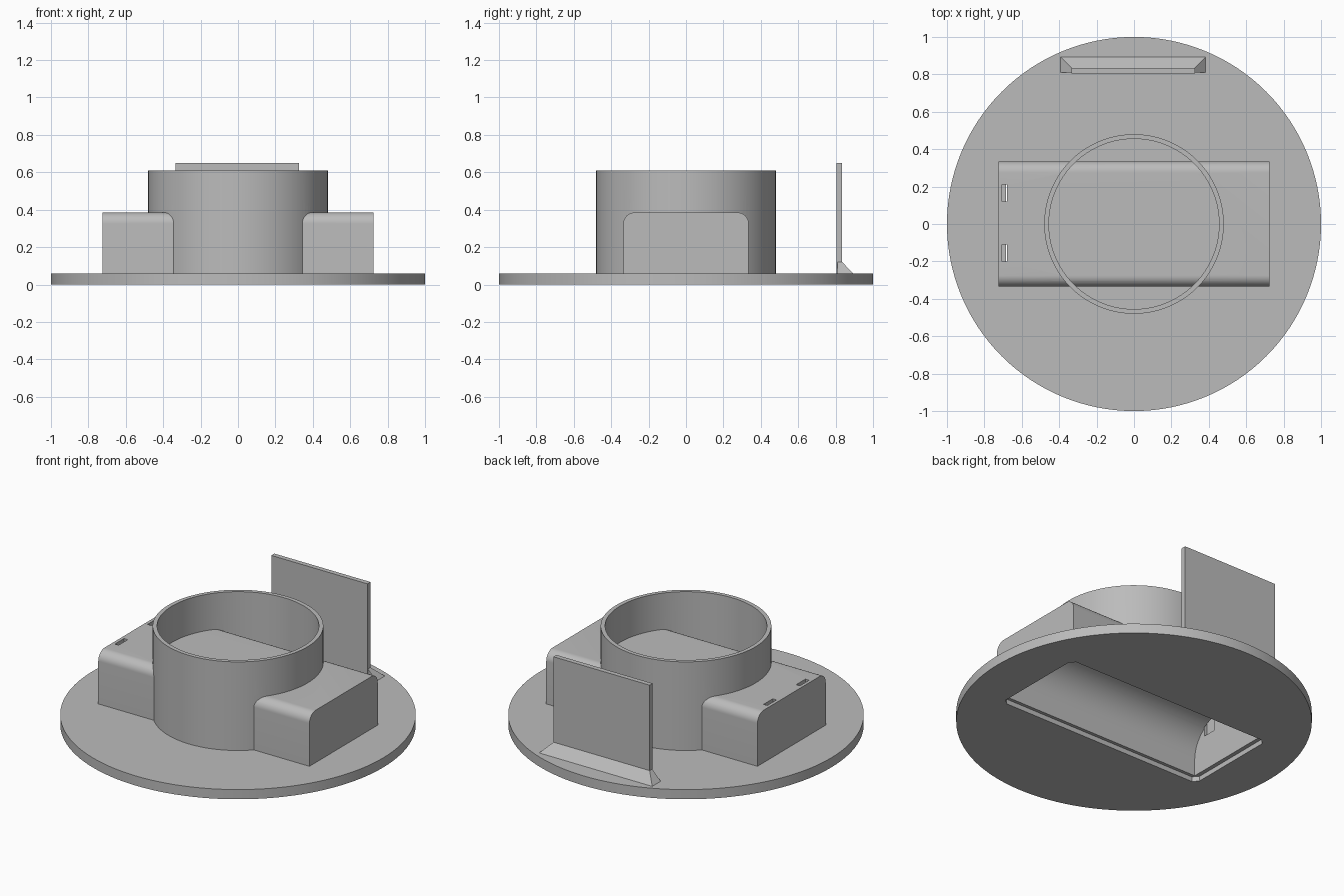
import bpy, bmesh, math

if "Cube" in bpy.data.objects:
    bpy.data.objects.remove(bpy.data.objects["Cube"])

grey = bpy.data.materials.new("plain grey")
grey.diffuse_color = (0.5, 0.5, 0.5, 1)
grey.use_nodes = True
grey.node_tree.nodes["Principled BSDF"].inputs["Base Color"].default_value = grey.diffuse_color


def finish(name, bm):
    bmesh.ops.recalc_face_normals(bm, faces=bm.faces)
    mesh = bpy.data.meshes.new(name)
    bm.to_mesh(mesh)
    bm.free()
    mesh.materials.append(grey)
    obj = bpy.data.objects.new(name, mesh)
    bpy.context.collection.objects.link(obj)
    return obj


def prism(name, points, move):
    """Extrude a closed outline of 3D points along a vector."""
    bm = bmesh.new()
    face = bm.faces.new([bm.verts.new(p) for p in points])
    out = bmesh.ops.extrude_face_region(bm, geom=[face])
    verts = [v for v in out["geom"] if isinstance(v, bmesh.types.BMVert)]
    bmesh.ops.translate(bm, verts=verts, vec=move)
    return finish(name, bm)


def circle(r, z, n=128):
    return [(r * math.cos(2 * math.pi * i / n), r * math.sin(2 * math.pi * i / n), z) for i in range(n)]


def tunnel(name, x0, x1, half, z0, z1, r, n=12):
    """Long box along x with rounded upper edges."""
    pts = [(x0, -half, z0), (x0, half, z0)]
    for side, start in ((1, 0), (-1, 90)):
        for i in range(n + 1):
            a = math.radians(start + 90 * i / n)
            pts.append((x0, side * (half - r) + r * math.cos(a), z1 - r + r * math.sin(a)))
    return prism(name, pts, (x1 - x0, 0, 0))


def block(name, x0, x1, y0, y1, z0, z1):
    return prism(name, [(x0, y0, z0), (x1, y0, z0), (x1, y1, z0), (x0, y1, z0)], (0, 0, z1 - z0))


def combine(target, tool, operation):
    mod = target.modifiers.new(operation, 'BOOLEAN')
    mod.object, mod.operation, mod.solver = tool, operation, 'EXACT'
    bpy.context.view_layer.objects.active = target
    bpy.ops.object.modifier_apply(modifier=mod.name)
    bpy.data.objects.remove(tool)


# Round base with collar and housing joined on
body = prism("base_with_housing", circle(1.0, 0), (0, 0, 0.06))
collar = prism("collar", circle(0.48, 0.04), (0, 0, 0.57))
combine(collar, prism("collar_bore", circle(0.455, 0.01), (0, 0, 0.8)), 'DIFFERENCE')
combine(body, collar, 'UNION')
combine(body, tunnel("housing", -0.725, 0.725, 0.335, 0.025, 0.385, 0.06), 'UNION')

# Arched compartment open to the underside
combine(body, tunnel("compartment", -0.685, 0.69, 0.285, -0.02, 0.335, 0.2, 20), 'DIFFERENCE')

# Shallow lid recess with clipped corners
hx, hy, c = 0.71, 0.305, 0.03
outline = [(hx - c, -hy), (hx, c - hy), (hx, hy - c), (hx - c, hy),
           (c - hx, hy), (-hx, hy - c), (-hx, c - hy), (c - hx, -hy)]
combine(body, prism("lid_recess", [(x, y, -0.04) for x, y in outline], (0, 0, 0.07)), 'DIFFERENCE')

# Two clip slots at the left end
for y in (-0.155, 0.165):
    combine(body, block("slot", -0.705, -0.68, y - 0.045, y + 0.045, 0.25, 0.5), 'DIFFERENCE')

# Upright panel at the back
panel = block("back_panel", -0.335, 0.325, 0.805, 0.835, 0.05, 0.65)

# Sloped foot holding the panel
bm = bmesh.new()
low = [bm.verts.new(p) for p in ((-0.395, 0.81, 0.058), (0.385, 0.81, 0.058), (0.385, 0.895, 0.058), (-0.395, 0.895, 0.058))]
top = [bm.verts.new(p) for p in ((-0.335, 0.81, 0.12), (0.325, 0.81, 0.12), (0.325, 0.835, 0.12), (-0.335, 0.835, 0.12))]
bm.faces.new(low)
bm.faces.new(top)
for i in range(4):
    j = (i + 1) % 4
    bm.faces.new((low[i], low[j], top[j], top[i]))
finish("panel_foot", bm)

# Smooth the curved walls, keep the edges crisp
bpy.ops.object.select_all(action='DESELECT')
body.select_set(True)
bpy.context.view_layer.objects.active = body
bpy.ops.object.shade_smooth_by_angle(angle=math.radians(30))
